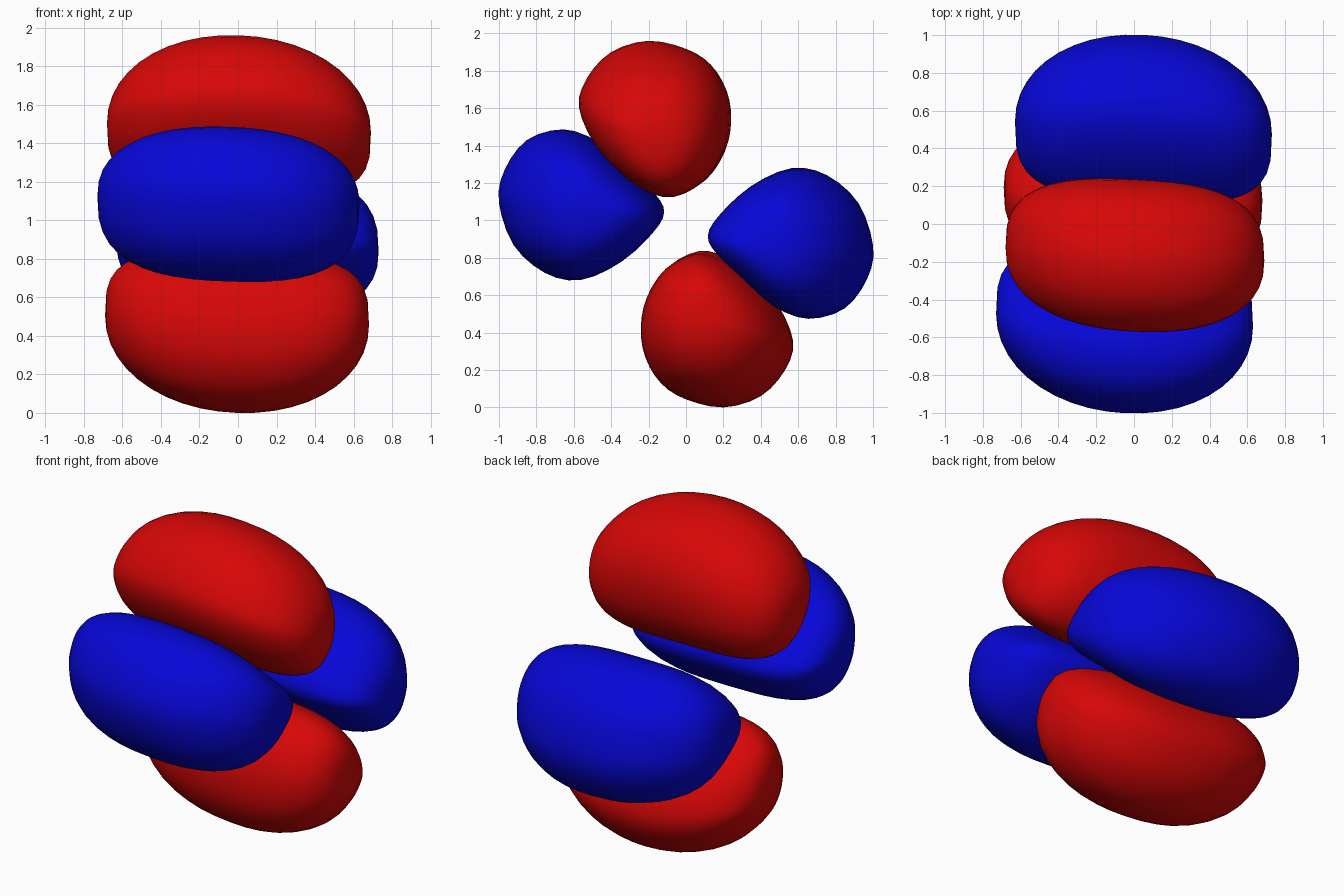
import bpy
import bmesh
import math
from mathutils import Vector

cube = bpy.data.objects.get("Cube")
if cube:
    bpy.data.objects.remove(cube, do_unlink=True)


def make_material(name, colour):
    mat = bpy.data.materials.new(name)
    mat.use_nodes = True
    mat.diffuse_color = colour
    mat.node_tree.nodes["Principled BSDF"].inputs["Base Color"].default_value = colour
    return mat


RED = make_material("red", (0.68, 0.002, 0.002, 1))
BLUE = make_material("blue", (0.002, 0.002, 0.68, 1))

CENTRE_Z = 0.98
RINGS = 22       # sections along the length of a lobe
SAMPLES = 3      # points between two outline points
SHEAR = (-0.05, -0.035)   # slope of every lobe in y and z along x


def smooth_outline(points):
    """Closed Catmull-Rom curve through the (y, z) points."""
    pts = [Vector(p) for p in points]
    n, out = len(pts), []
    for i in range(n):
        a, b, c, d = (pts[(i + k) % n] for k in (-1, 0, 1, 2))
        for k in range(SAMPLES):
            t = k / SAMPLES
            out.append(0.5 * (2 * b + (c - a) * t + (2 * a - 5 * b + 4 * c - d) * t * t
                              + (3 * b - a - 3 * c + d) * t ** 3))
    return out


def lobe(name, mat, outline, tip, mid_x, half, flip):
    """Bean-shaped lobe: an outline that closes to a tip at each end of x.
    The inner side stays fuller towards the ends and is slightly hollow."""
    tip = Vector(tip)
    outward = (tip - Vector((0, CENTRE_Z))).normalized()
    section = smooth_outline(outline)
    bm = bmesh.new()

    def add(x, p):
        y, z = p.x + SHEAR[0] * x, p.y + SHEAR[1] * x
        x += mid_x
        if flip:     # the opposite lobe is the same shape through the centre
            x, y, z = -x, -y, 2 * CENTRE_Z - z
        return bm.verts.new((x, y, z))

    rings = []
    for i in range(1, RINGS):
        u = -math.cos(math.pi * i / RINGS)
        ring = []
        for p in section:
            d = p - tip
            inner = (1 - d.normalized().dot(outward)) / 2
            n = 2.05 + 1.2 * inner
            s = (1 - abs(u) ** n) ** (1 / n)
            s *= 1 - 0.05 * inner ** 3 * (1 - u * u) ** 2
            ring.append(add(u * half, tip + d * s))
        rings.append(ring)

    count = len(section)
    for a, b in zip(rings, rings[1:]):
        for j in range(count):
            k = (j + 1) % count
            bm.faces.new((a[j], a[k], b[k], b[j]))
    for ring, x in ((rings[0], -half), (rings[-1], half)):
        pole = add(x, tip)
        for j in range(count):
            bm.faces.new((ring[j], ring[(j + 1) % count], pole))
    bmesh.ops.recalc_face_normals(bm, faces=bm.faces)

    mesh = bpy.data.meshes.new(name)
    bm.to_mesh(mesh)
    bm.free()
    mesh.materials.append(mat)
    mesh.shade_smooth()
    obj = bpy.data.objects.new(name, mesh)
    bpy.context.collection.objects.link(obj)


# Cross-sections (y, z) of the top and the front lobe
top_outline = [(-0.20, 1.96), (0.0, 1.915), (0.13, 1.83), (0.215, 1.69), (0.24, 1.53),
               (0.21, 1.36), (0.11, 1.20), (-0.05, 1.115), (-0.20, 1.15), (-0.35, 1.26),
               (-0.49, 1.42), (-0.57, 1.61), (-0.53, 1.76), (-0.40, 1.90)]
front_outline = [(-1.0, 1.10), (-0.97, 1.27), (-0.85, 1.43), (-0.66, 1.485), (-0.48, 1.42),
                 (-0.31, 1.27), (-0.16, 1.13), (-0.11, 1.03), (-0.17, 0.92), (-0.34, 0.77),
                 (-0.56, 0.68), (-0.75, 0.72), (-0.92, 0.87)]

for flip, red_name, blue_name in ((False, "top_lobe", "front_lobe"),
                                  (True, "bottom_lobe", "back_lobe")):
    lobe(red_name, RED, top_outline, (-0.16, 1.48), 0.005, 0.685, flip)
    lobe(blue_name, BLUE, front_outline, (-0.51, 1.10), -0.05, 0.68, flip)
